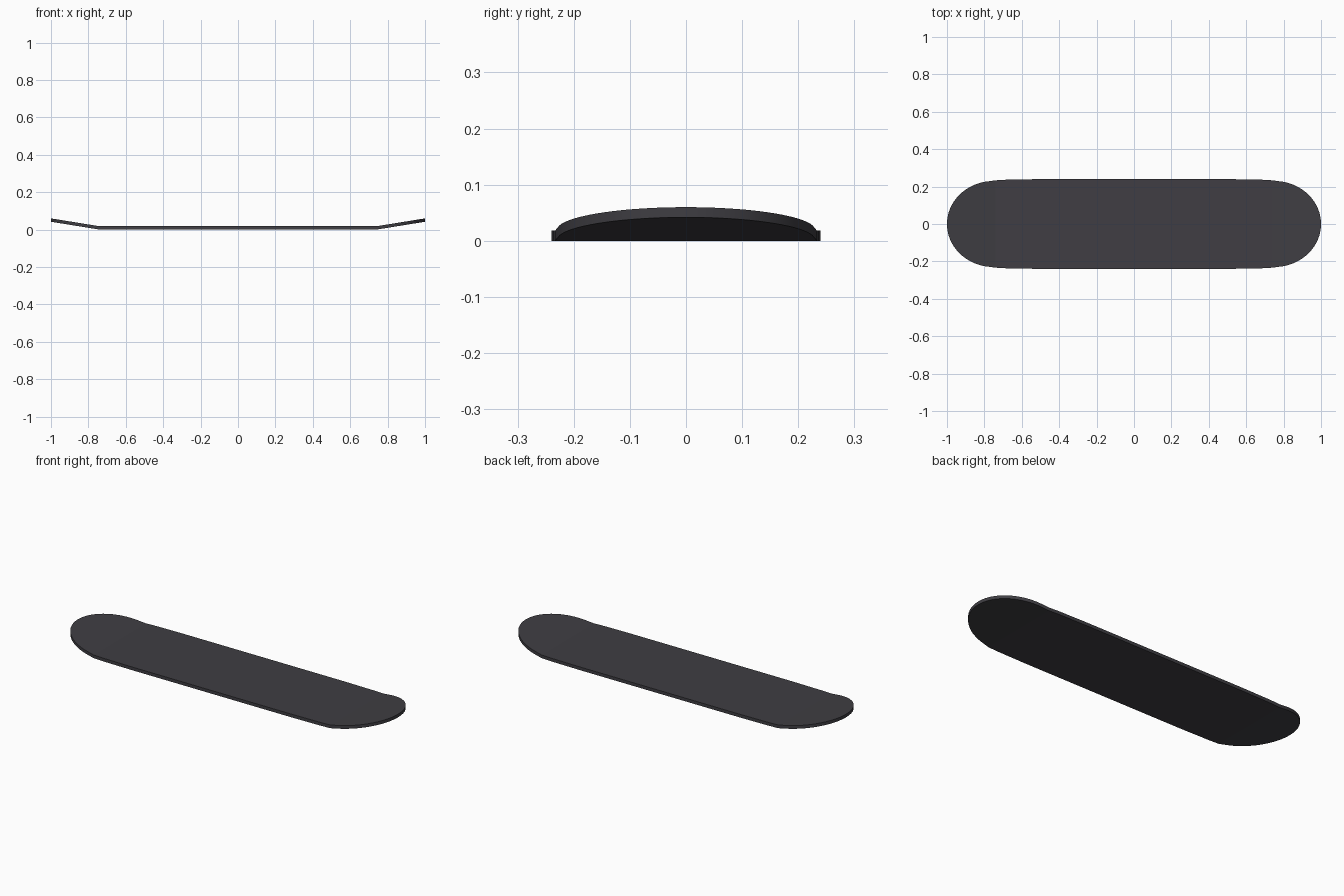
import bpy, bmesh, math

if "Cube" in bpy.data.objects:
    bpy.data.objects.remove(bpy.data.objects["Cube"])

HALF_W, THICK, KINK, RISE = 0.24, 0.018, 0.74, 0.042

grip = bpy.data.materials.new("charcoal")
grip.diffuse_color = (0.05, 0.048, 0.056, 1)
grip.use_nodes = True
grip.node_tree.nodes["Principled BSDF"].inputs["Base Color"].default_value = grip.diffuse_color

# Half outline: nearly straight side, then a rounded nose
half = [(0.0, HALF_W), (0.5, HALF_W), (0.68, 0.237), (KINK, 0.2335)]
N = 20
start = math.acos(0.05 / 0.25)
for i in range(N):
    a = start * (1 - i / N)
    half.append((0.75 + 0.25 * math.cos(a), 0.23 * math.sin(a)))
stations = [(-x, w) for x, w in reversed(half[1:])] + half


def height(x):
    # Flat middle with straight upturned ends
    return max(0.0, abs(x) - KINK) / (1 - KINK) * RISE


bm = bmesh.new()
rows = [[bm.verts.new((x, s * w, height(x))) for s in (-1, 1)] for x, w in stations]
tips = [bm.verts.new((x, 0, RISE)) for x in (-1, 1)]
for (a, b), (c, d) in zip(rows, rows[1:]):
    bm.faces.new((a, c, d, b))
bm.faces.new((tips[0], rows[0][0], rows[0][1]))
bm.faces.new((rows[-1][0], tips[1], rows[-1][1]))

# Thicken the sheet straight up
ext = bmesh.ops.extrude_face_region(bm, geom=bm.faces[:], use_keep_orig=True)
for v in ext["geom"]:
    if isinstance(v, bmesh.types.BMVert):
        v.co.z += THICK
bmesh.ops.recalc_face_normals(bm, faces=bm.faces[:])

mesh = bpy.data.meshes.new("deck")
bm.to_mesh(mesh)
bm.free()
mesh.materials.append(grip)
deck = bpy.data.objects.new("deck", mesh)
bpy.context.collection.objects.link(deck)
bpy.context.view_layer.objects.active = deck
deck.select_set(True)
bpy.ops.object.shade_smooth_by_angle(angle=math.radians(7))
